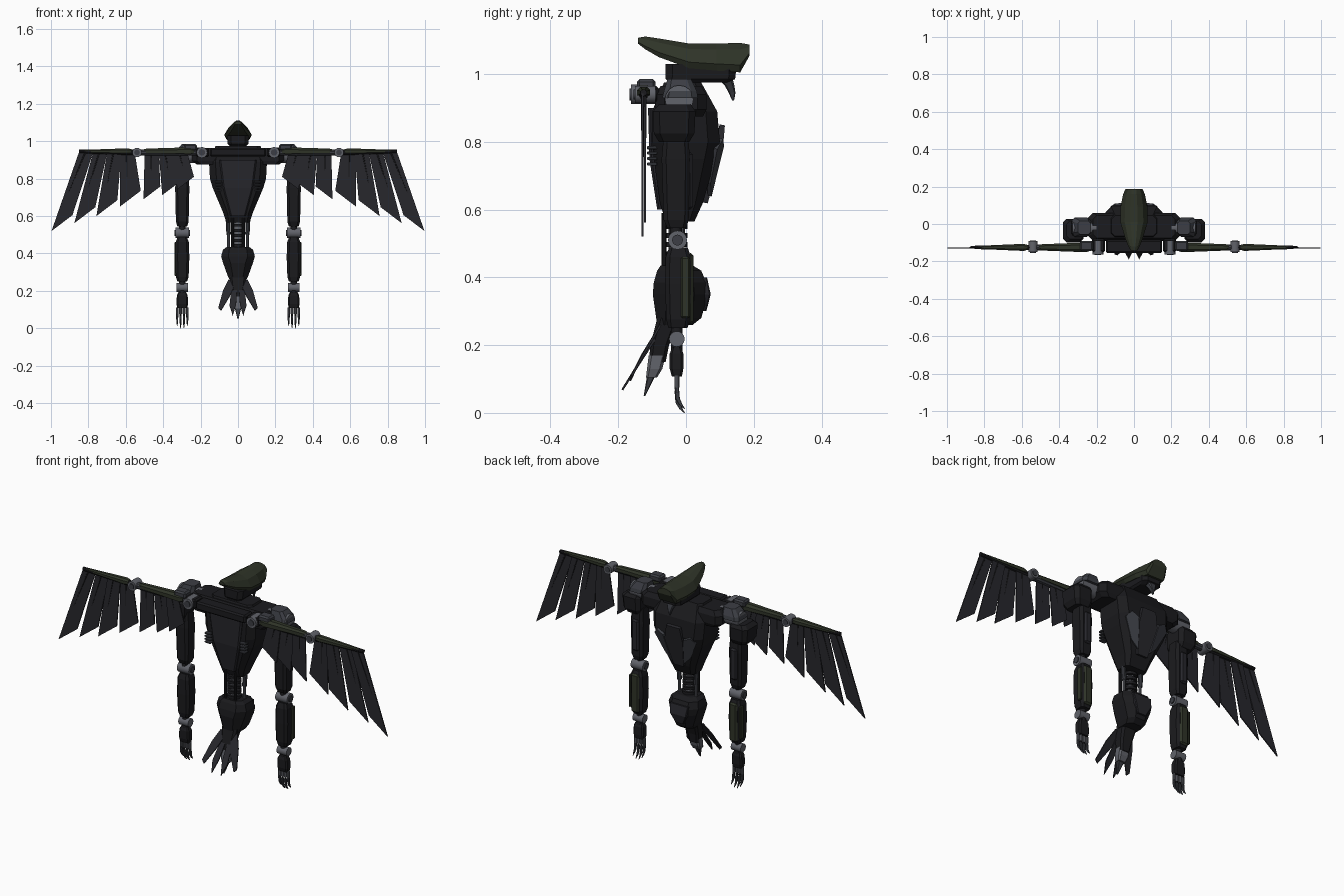
import bpy, bmesh, math
from mathutils import Vector

def material(name, c):
    m = bpy.data.materials.new(name)
    m.diffuse_color = (*c, 1)
    return m

DARK = material("dark", (0.011, 0.011, 0.013))
SLATE = material("slate", (0.02, 0.02, 0.025))
OLIVE = material("olive", (0.028, 0.034, 0.021))
GREY = material("grey", (0.12, 0.125, 0.145))
STEEL = material("steel", (0.045, 0.048, 0.058))

def add(name, bm, mat):
    bmesh.ops.recalc_face_normals(bm, faces=bm.faces)
    me = bpy.data.meshes.new(name)
    bm.to_mesh(me)
    bm.free()
    me.materials.append(mat)
    ob = bpy.data.objects.new(name, me)
    bpy.context.collection.objects.link(ob)
    return ob

def loft(name, rings, mat):
    bm = bmesh.new()
    vs = [[bm.verts.new(p) for p in r] for r in rings]
    n = len(rings[0])
    for a, b in zip(vs, vs[1:]):
        for i in range(n):
            j = (i + 1) % n
            bm.faces.new((a[i], a[j], b[j], b[i]))
    bm.faces.new(vs[0])
    bm.faces.new(vs[-1])
    return add(name, bm, mat)

def stack(name, secs, mat, c=0.35):
    """Chamfered octagon sections up z: (z, centre x, half width, y0, y1)"""
    rings = []
    for z, cx, w, y0, y1 in secs:
        cy, d = (y0 + y1) / 2, (y1 - y0) / 2
        k = c * min(w, d)
        rings.append([(cx + sx, cy + sy, z) for sx, sy in (
            (-w + k, -d), (w - k, -d), (w, -d + k), (w, d - k),
            (w - k, d), (-w + k, d), (-w, d - k), (-w, -d + k))])
    return loft(name, rings, mat)

def box(name, lo, hi, mat, bev=0.008):
    bm = bmesh.new()
    bmesh.ops.create_cube(bm, size=1)
    for v in bm.verts:
        v.co = [(a + b) / 2 + u * (b - a) for a, b, u in zip(lo, hi, v.co)]
    ob = add(name, bm, mat)
    m = ob.modifiers.new("bevel", 'BEVEL')
    m.width, m.segments = bev, 1
    return ob

def rod(name, a, b, r1, mat, r2=None, n=16):
    a, b = Vector(a), Vector(b)
    bpy.ops.mesh.primitive_cone_add(vertices=n, radius1=r1, radius2=r1 if r2 is None else r2,
        depth=(b - a).length, location=(a + b) / 2,
        rotation=(b - a).to_track_quat('Z', 'Y').to_euler())
    ob = bpy.context.object
    ob.name = name
    ob.data.materials.append(mat)
    bpy.ops.object.shade_smooth_by_angle(angle=math.radians(35))
    return ob

def plate(name, pts, mat, t=0.006):
    bm = bmesh.new()
    bm.faces.new([bm.verts.new(p) for p in pts])
    ob = add(name, bm, mat)
    m = ob.modifiers.new("thickness", 'SOLIDIFY')
    m.thickness, m.offset = t, 0
    return ob

# Head: hood lofted along y (y, half width, bottom, top)
hood = []
for y, w, z0, z1 in ((-.142, .018, 1.09, 1.107), (-.12, .03, 1.073, 1.111), (-.08, .046, 1.05, 1.105),
                     (.01, .073, 1.017, 1.09), (.09, .072, 1.01, 1.09), (.16, .058, 1.005, 1.092),
                     (.188, .045, 1.055, 1.087)):
    h = z1 - z0
    right = [(.85, 0), (1, .25), (.68, .78), (.25, 1)]
    hood.append([(w * a, y, z0 + h * b) for a, b in right] + [(-w * a, y, z0 + h * b) for a, b in right[::-1]])
loft("hood", hood, OLIVE)
stack("face", [(.975, 0, .045, -.05, .12), (.985, 0, .055, -.06, .145), (1.03, 0, .06, -.06, .15)], DARK)
stack("beak", [(.922, 0, .003, .136, .142), (.945, 0, .009, .126, .146), (.965, 0, .017, .115, .143),
               (.985, 0, .026, .095, .138)], STEEL)
stack("neck", [(.93, 0, .05, -.06, .04), (1.0, 0, .04, -.05, .05)], DARK)

# Torso, chest and back details
stack("torso", [(.565, 0, .062, -.06, .025), (.62, 0, .08, -.077, .05), (.75, 0, .135, -.095, .087),
                (.80, 0, .15, -.1, .1), (.89, 0, .155, -.1, .092), (.975, 0, .12, -.065, .045)], DARK)
stack("shoulder_yoke", [(.875, 0, .22, -.085, .05), (.895, 0, .245, -.09, .06),
                        (.94, 0, .245, -.09, .06), (.965, 0, .22, -.075, .045)], DARK)
box("wing_crossbar", (-.15, -.155, .918), (.15, -.085, .963), DARK)
stack("back_panel", [(.6, 0, .04, -.085, -.06), (.75, 0, .08, -.108, -.08), (.9, 0, .1, -.112, -.08)], SLATE, .5)
plate("sternum", [(-.03, .056, .62), (.03, .056, .62), (.055, .1, .77), (.04, .107, .85),
                  (-.04, .107, .85), (-.055, .1, .77)], SLATE, .016)
for s in (-1, 1):
    plate("chest_plate", [(s * .035, .07, .64), (s * .075, .067, .68), (s * .125, .087, .78),
                          (s * .1, .104, .81), (s * .06, .107, .79)], STEEL, .012)
    for i in range(4):
        z = .73 + i * .016
        box("back_vent", (s * .105 - .018, -.115, z), (s * .105 + .018, -.085, z + .009), STEEL, .002)

# Waist: spine discs, pistons and hose
rod("spine_core", (0, -.03, .41), (0, -.03, .59), .022, GREY)
for i in range(5):
    z = .435 + i * .027
    rod("spine_disc", (0, -.03, z), (0, -.03, z + .015), .035, DARK)
for s in (-1, 1):
    rod("waist_piston", (s * .05, -.015, .41), (s * .05, -.015, .53), .008, GREY, n=10)
    rod("piston_sleeve", (s * .05, -.015, .5), (s * .055, -.015, .6), .012, STEEL, n=10)
    rod("waist_hose", (s * .03, -.065, .41), (s * .03, -.065, .59), .008, DARK, n=10)

# Pelvis and tail
stack("pelvis", [(.26, 0, .045, -.085, .02), (.28, 0, .055, -.088, .045), (.35, 0, .08, -.098, .065),
                 (.385, 0, .09, -.095, .06), (.42, 0, .08, -.085, .045), (.435, 0, .06, -.075, .02)], DARK, .5)
stack("pelvis_plate", [(.3, 0, .025, .04, .06), (.35, 0, .05, .05, .073), (.4, 0, .055, .045, .062)], SLATE)
stack("tail_stem", [(.15, 0, .026, -.11, -.06), (.2, 0, .034, -.105, -.05), (.28, 0, .045, -.085, -.02)], DARK)
stack("tail_clamp", [(.105, 0, .022, -.118, -.085), (.13, 0, .029, -.115, -.07), (.17, 0, .029, -.11, -.06)], GREY)
stack("tail_spike", [(.05, 0, .003, -.125, -.12), (.11, 0, .018, -.115, -.09)], STEEL)
for s in (-1, 1):
    plate("tail_feather", [(s * .015, -.085, .24), (s * .05, -.075, .26), (s * .08, -.11, .2),
                           (s * .105, -.16, .11), (s * .09, -.165, .095), (s * .045, -.13, .17)], SLATE)
    plate("tail_inner_feather", [(s * .005, -.09, .22), (s * .035, -.09, .22), (s * .045, -.155, .12),
                                 (s * .028, -.188, .068), (s * .01, -.15, .13)], SLATE)

# Arms
for s in (-1, 1):
    X = s * .298
    rod("shoulder_joint", (s * .2, -.02, .925), (s * .33, -.02, .925), .042, GREY)
    stack("shoulder_cap", [(.93, s * .285, .05, -.07, .035), (.95, s * .28, .05, -.065, .032),
                           (.985, s * .265, .035, -.055, .015)], STEEL)
    stack("deltoid", [(.8, s * .318, .04, -.08, .01), (.825, s * .322, .052, -.095, .025),
                      (.89, s * .325, .055, -.098, .028), (.91, s * .315, .045, -.08, .015)], DARK)
    stack("upper_arm", [(.545, X, .026, -.055, 0), (.57, X, .034, -.066, .008), (.75, X, .038, -.072, .012),
                        (.83, X, .033, -.065, .005)], DARK)
    box("triceps_plate", (X - .02, .002, .6), (X + .02, .02, .77), SLATE)
    rod("upper_arm_rod", (X, -.03, .5), (X, -.03, .56), .018, DARK)
    rod("elbow", (X - .036, -.025, .51), (X + .036, -.025, .51), .028, GREY)
    rod("elbow_pin", (X - .041, -.025, .51), (X + .041, -.025, .51), .016, STEEL)
    stack("forearm", [(.25, X, .026, -.052, .004), (.275, X, .034, -.058, .012), (.38, X, .038, -.062, .015),
                      (.46, X, .035, -.06, .015), (.488, X, .025, -.05, .005)], DARK)
    box("forearm_guard", (X - .024, .004, .262), (X + .024, .022, .472), OLIVE)
    box("forearm_side_guard", (X + s * .036 - .006, -.015, .28), (X + s * .036 + .006, .012, .46), OLIVE, .004)
    rod("wrist", (X - .03, -.027, .218), (X + .03, -.027, .218), .023, GREY)
    rod("wrist_core", (X, -.027, .18), (X, -.027, .255), .017, DARK)
    stack("palm", [(.108, X, .027, -.042, -.012), (.13, X, .031, -.048, -.008), (.175, X, .029, -.048, -.008),
                   (.195, X, .02, -.04, -.015)], DARK)
    # Fingers with hooked claws
    for i in range(4):
        x = X + (i - 1.5) * .018
        end = 0 if i in (1, 2) else .012
        rod("knuckle", (x, -.027, .112), (x, -.027, .075), .0075, GREY, n=8)
        rod("finger", (x, -.027, .1), (x, -.027, .058), .006, DARK, n=8)
        stack("claw", [(end, x, .001, -.006, -.003), (end + .012, x, .003, -.02, -.01),
                       (end + .03, x, .005, -.031, -.018), (end + .066, x, .006, -.034, -.021)], STEEL)

# Wings: (root x, tip x, tip z, layer y)
feathers = [(.815, .997, .52, -.128), (.74, .875, .562, -.121), (.665, .757, .6, -.128), (.595, .632, .65, -.121),
            (.465, .505, .69, -.128), (.39, .405, .712, -.121), (.315, .325, .742, -.128)]
for s in (-1, 1):
    box("wing_mount", (s * .19 - .035, -.15, .915), (s * .19 + .035, -.08, .965), DARK)
    for x, r in ((.193, .029), (.54, .025)):
        rod("wing_joint", (s * x, -.162 if x < .3 else -.15, .94), (s * x, -.09, .94), r, GREY)
        rod("joint_cap", (s * x, -.167 if x < .3 else -.155, .94), (s * x, -.087, .94), r * .6, STEEL)
    rod("inner_wing_bone", (s * .2, -.125, .94), (s * .54, -.125, .94), .017, STEEL, n=10)
    rod("outer_wing_bone", (s * .54, -.125, .94), (s * .85, -.125, .945), .015, DARK, .01, n=10)
    # Tapered olive covers along the bones
    for name, x0, x1, h0, h1 in (("inner_wing_cover", .235, .51, .026, .017), ("outer_wing_cover", .57, .84, .019, .009)):
        rings = []
        for x, h in ((x0, h0 * .7), (x0 + .02, h0), (x1 - .02, h1), (x1, h1 * .6)):
            rings.append([(s * x, -.125 + h * a, .947 + h * b * .8) for a, b in
                          ((-1, -.7), (-1, .4), (-.5, 1), (.5, 1), (1, .4), (1, -.7))])
        loft(name, rings, OLIVE)
    box("wing_actuator", (min(s * .22, s * .29), -.145, .95), (max(s * .22, s * .29), -.09, .985), STEEL)
    for rx, tx, tz, y in feathers:
        k = 1 if rx > .55 else .8
        plate("feather", [(s * a, y, z) for a, z in ((rx - .042, .945), (rx + .034, .945),
              (tx, tz), (tx - .112 * k, tz + .085 * k))], SLATE)
        rod("feather_quill", (s * rx, y, .945), (s * (tx - .04), y, tz + .08), .006, DARK, .002, n=6)
